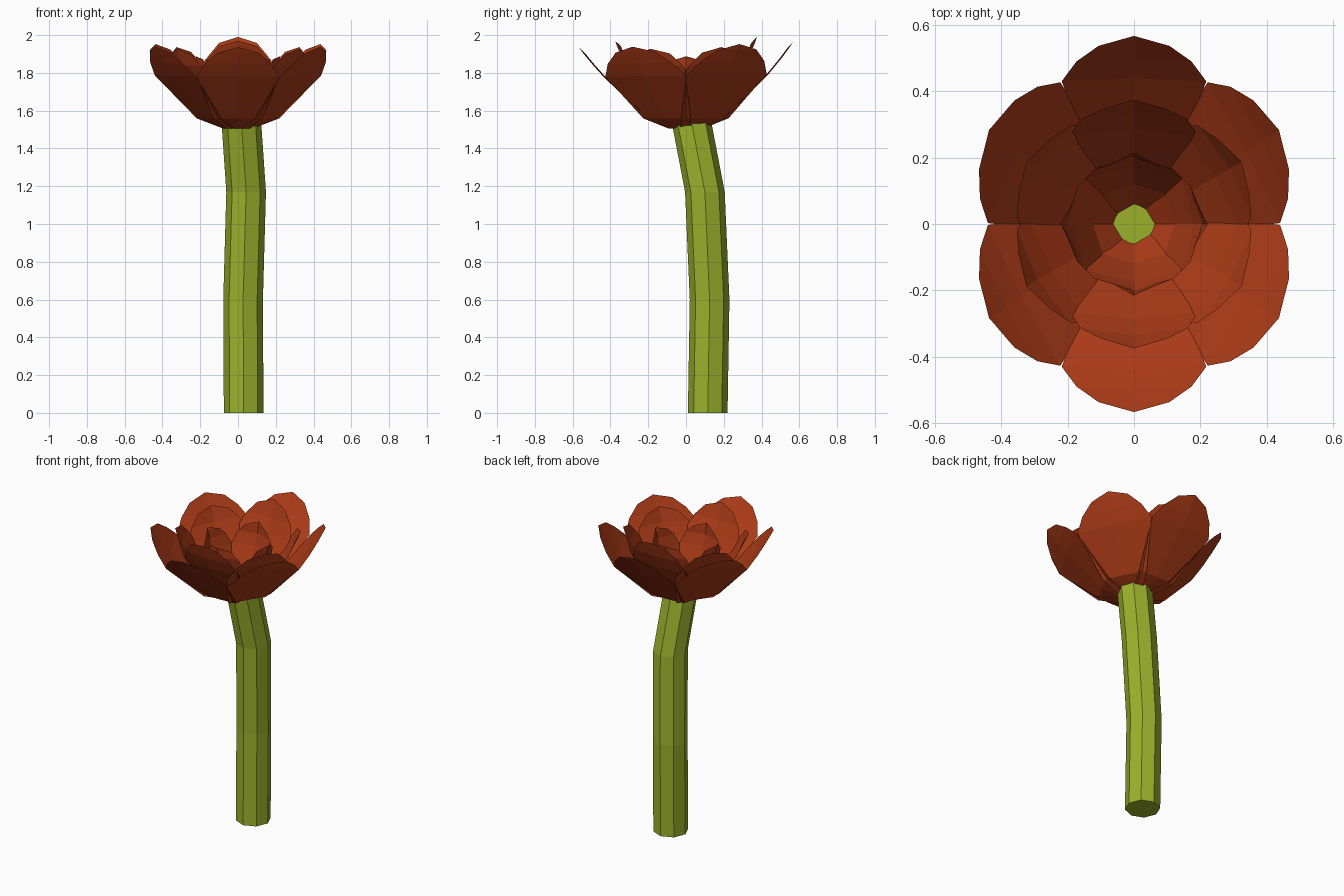
import bpy, bmesh, math

if "Cube" in bpy.data.objects:
    bpy.data.objects.remove(bpy.data.objects["Cube"])


def material(name, color):
    m = bpy.data.materials.new(name)
    m.diffuse_color = color
    m.use_nodes = True
    m.node_tree.nodes["Principled BSDF"].inputs["Base Color"].default_value = m.diffuse_color
    return m


red = material("petal_red", (0.42, 0.045, 0.009, 1))
green = material("stem_green", (0.33, 0.44, 0.025, 1))


def add_object(name, bm, mat):
    me = bpy.data.meshes.new(name)
    bm.to_mesh(me)
    bm.free()
    me.materials.append(mat)
    ob = bpy.data.objects.new(name, me)
    bpy.context.collection.objects.link(ob)
    return ob


# Bent octagonal stem: rings stacked along a path
path = [(0.03, 0.115, 0.0), (0.027, 0.125, 0.6), (0.043, 0.10, 1.17), (0.018, 0.03, 1.535)]
bm = bmesh.new()
rings = []
for x, y, z in path:
    rings.append([bm.verts.new((x + 0.105 * math.cos(i * math.pi / 4),
                                y + 0.105 * math.sin(i * math.pi / 4), z)) for i in range(8)])
for a, b in zip(rings, rings[1:]):
    for i in range(8):
        j = (i + 1) % 8
        bm.faces.new((a[i], a[j], b[j], b[i]))
bm.faces.new(rings[0][::-1])
bm.faces.new(rings[-1])
add_object("stem", bm, green)


# Petal: rows of (radius, height, half width), cupped at the edges, closing on a tip
def add_petal(bm, rows, angle, cup, x_scale, lift):
    ca, sa = math.cos(angle), math.sin(angle)

    def vert(r, w, z):
        x, y = (r * ca - w * sa) * x_scale, r * sa + w * ca
        z = 1.5 + (z - 1.5) * lift
        return bm.verts.new((x, y, z + 0.025 * y * (z - 1.5) / 0.45))

    grid = [[vert(r - cup, w, z), vert(r, 0, z), vert(r - cup, -w, z)] for r, z, w in rows[:-1]]
    for a, b in zip(grid, grid[1:]):
        for i in range(2):
            bm.faces.new((a[i], a[i + 1], b[i + 1], b[i]))
    tip = vert(rows[-1][0], 0, rows[-1][1])
    for i in range(2):
        bm.faces.new((grid[-1][i], grid[-1][i + 1], tip))


def petal_ring(name, rows, count, cup, x_scale, side_lift):
    bm = bmesh.new()
    for k in range(count):
        angle = math.pi / 2 + k * math.tau / count
        lift = 1.0 if abs(math.cos(angle)) < 0.1 else side_lift
        add_petal(bm, rows, angle, cup, x_scale, lift)
    add_object(name, bm, red)


# Three nested rings of petals
outer = [(0.07, 1.505, 0.07), (0.21, 1.56, 0.145), (0.44, 1.79, 0.245),
         (0.50, 1.86, 0.195), (0.547, 1.92, 0.12), (0.567, 1.95, 0)]
middle = [(0.05, 1.515, 0.06), (0.17, 1.61, 0.135), (0.285, 1.79, 0.195),
          (0.335, 1.88, 0.16), (0.365, 1.95, 0.10), (0.375, 1.98, 0)]
inner = [(0.05, 1.52, 0.06), (0.12, 1.62, 0.11), (0.175, 1.76, 0.14),
         (0.20, 1.83, 0.115), (0.213, 1.88, 0.065), (0.216, 1.90, 0)]
petal_ring("outer_petals", outer, 6, 0.01, 0.89, 0.99)
petal_ring("middle_petals", middle, 6, 0.02, 1.0, 0.9)
petal_ring("inner_petals", inner, 4, 0.035, 1.03, 0.97)
